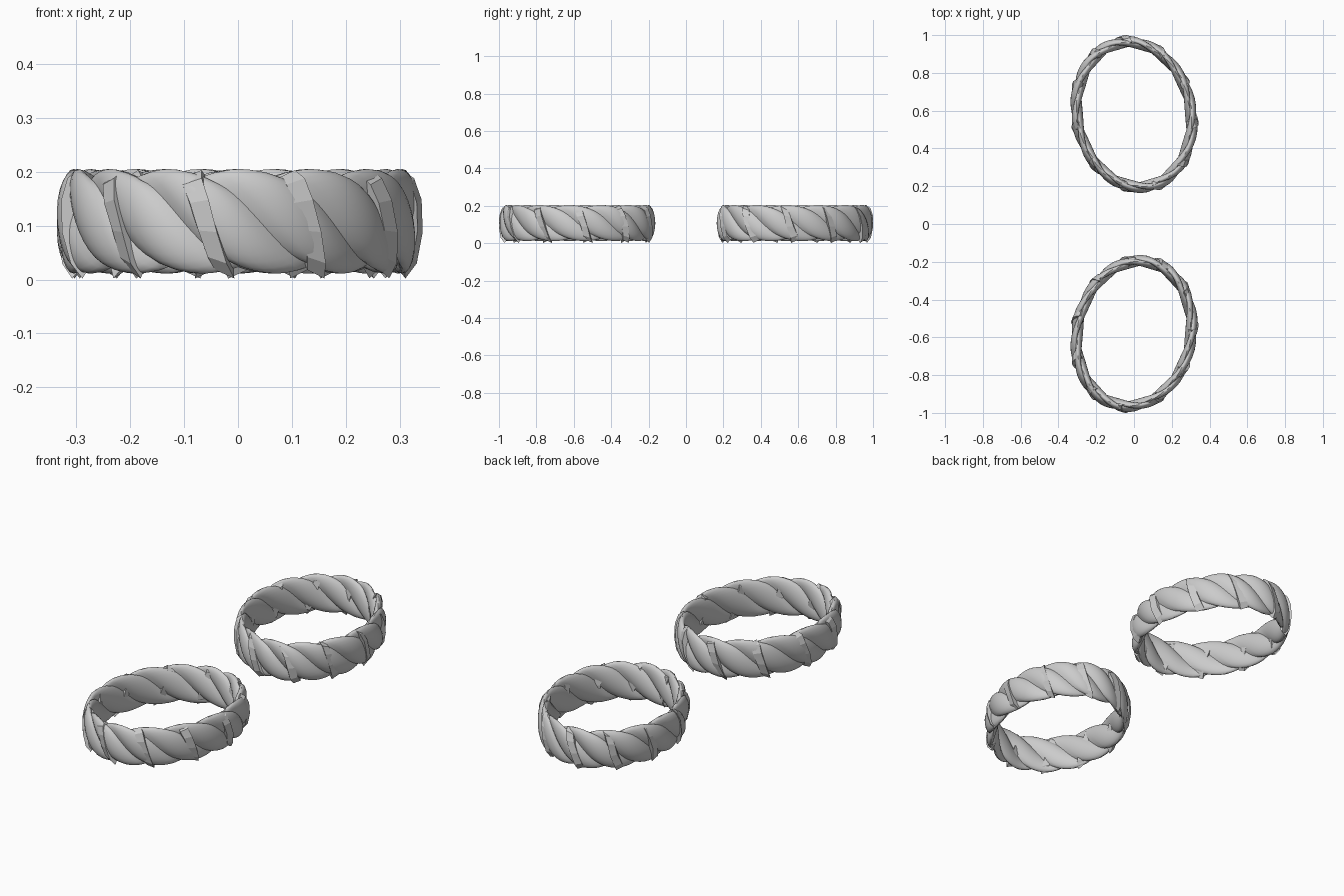
import bpy, bmesh, random
from math import sin, cos, pi
from mathutils import Vector

if "Cube" in bpy.data.objects:
    bpy.data.objects.remove(bpy.data.objects["Cube"])

A, B, ZC = 0.303, 0.383, 0.108      # oval midline half sizes, mid height
SKEW = 0.08                         # lean of the oval in plan
LOBES, STEPS, SEC = 14, 8, 28       # strands round the hoop, steps per strand, section points
TWIST, FINS = 3, 11                 # strands in the rope, blades per hoop


def place(t, radial, z, along=0.0):
    """Point at oval angle t, offset outward, upward and along the oval."""
    n = Vector((B * cos(t), A * sin(t), 0)).normalized()
    g = Vector((-n.y, n.x, 0))
    p = Vector((A * cos(t), B * sin(t), ZC + z)) + n * radial + g * along
    p.x += SKEW * p.y
    return p


def finish(name, bm, flip, cy, smooth):
    bmesh.ops.recalc_face_normals(bm, faces=bm.faces)
    me = bpy.data.meshes.new(name)
    bm.to_mesh(me)
    bm.free()
    ob = bpy.data.objects.new(name, me)
    bpy.context.collection.objects.link(ob)
    # second hoop is the first one turned over, so the twist runs the same way
    if flip:
        for v in me.vertices:
            v.co.y, v.co.z = -v.co.y, 2 * ZC - v.co.z
    ob.location.y = cy
    if smooth:
        bpy.context.view_layer.objects.active = ob
        ob.select_set(True)
        bpy.ops.object.shade_smooth_by_angle(angle=0.6)
        ob.select_set(False)


def twisted_band(name, flip, cy):
    # rope-like closed band; mesh rows follow the slanted strands
    bm = bmesh.new()
    n = LOBES * STEPS
    rows = []
    for j in range(SEC):
        th = 2 * pi * j / SEC
        row = []
        for i in range(n):
            k = (i % STEPS) / STEPS
            bulge = abs(sin(pi * k)) ** 0.75
            t = (2 * pi * i / STEPS - TWIST * th) / LOBES
            row.append(bm.verts.new(place(
                t, cos(th) * (0.014 + 0.019 * bulge), sin(th) * (0.077 + 0.020 * bulge))))
        rows.append(row)
    for j in range(SEC):
        s = -TWIST * STEPS if j == SEC - 1 else 0
        nxt = rows[(j + 1) % SEC]
        for i in range(n):
            bm.faces.new((rows[j][i], rows[j][(i + 1) % n],
                          nxt[(i + 1 + s) % n], nxt[(i + s) % n]))
    finish(name, bm, flip, cy, True)


def ragged_fins(name, flip, cy):
    # thin leaf-like blades wedged between the strands
    random.seed(4)
    bm = bmesh.new()
    low = -1 if flip else 1          # keep the pointed tips at the bottom
    outline = [(0.0, 0.095), (0.022, 0.080), (0.036, 0.04), (0.038, -0.02),
               (0.027, -0.078), (0.006, -0.106), (-0.018, -0.075),
               (-0.026, 0.0), (-0.018, 0.075)]
    for i in range(FINS):
        t = 2 * pi * i / FINS - pi / 2 - 0.04
        front, back = [], []
        for r, z in outline:
            z *= low
            a = random.uniform(-0.005, 0.005) - z * 0.3
            front.append(bm.verts.new(place(t, r, z, a + 0.006)))
            back.append(bm.verts.new(place(t, r * 0.75, z * 0.85, a - 0.03)))
        bm.faces.new(front)
        bm.faces.new(back[::-1])
        m = len(outline)
        for k in range(m):
            q = (k + 1) % m
            bm.faces.new((front[k], back[k], back[q], front[q]))
    finish(name, bm, flip, cy, False)


# the pair of hoops
for side, flip, cy in (("front", False, -0.58), ("back", True, 0.58)):
    twisted_band(side + "_twisted_hoop", flip, cy)
    ragged_fins(side + "_hoop_fins", flip, cy)
